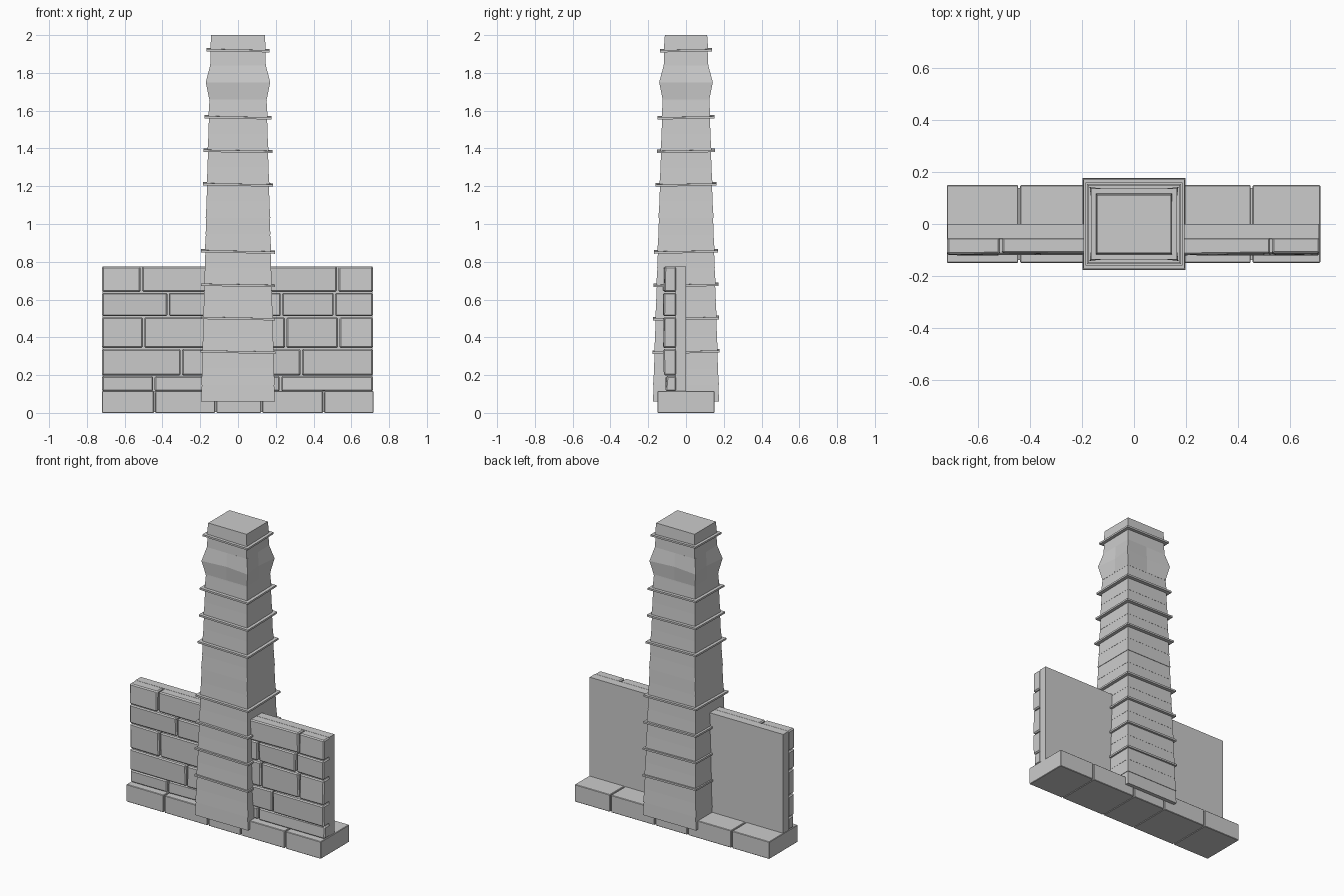
import bpy, bmesh, math, random
from mathutils import Matrix

if "Cube" in bpy.data.objects:
    bpy.data.objects.remove(bpy.data.objects["Cube"])

random.seed(4)


def finish(bm, name, bevel=0):
    bmesh.ops.recalc_face_normals(bm, faces=bm.faces)
    me = bpy.data.meshes.new(name)
    bm.to_mesh(me)
    bm.free()
    ob = bpy.data.objects.new(name, me)
    bpy.context.collection.objects.link(ob)
    if bevel:
        m = ob.modifiers.new("bevel", 'BEVEL')
        m.width = bevel
        m.segments = 1
    return ob


def box(name, x0, x1, y0, y1, z0, z1, bevel=0, jitter=0):
    bm = bmesh.new()
    bmesh.ops.create_cube(bm, size=1)
    for v in bm.verts:
        v.co = ((x0 + x1) / 2 + v.co.x * (x1 - x0),
                (y0 + y1) / 2 + v.co.y * (y1 - y0),
                (z0 + z1) / 2 + v.co.z * (z1 - z0))
        if jitter and v.co.y < (y0 + y1) / 2:      # uneven front face
            v.co.y += random.uniform(0, jitter)
    return finish(bm, name, bevel)


def half(z):
    """Half width and half depth of the tapering column at height z."""
    t = (z - 0.06) / 1.94
    return 0.194 - 0.052 * t, 0.174 - 0.062 * t


def loft(name, rings):
    """Closed skin through rings of points."""
    bm = bmesh.new()
    loops = [[bm.verts.new(p) for p in r] for r in rings]
    n = len(loops[0])
    for a, b in zip(loops, loops[1:]):
        for i in range(n):
            bm.faces.new((a[i], a[(i + 1) % n], b[(i + 1) % n], b[i]))
    bm.faces.new(loops[0])
    bm.faces.new(loops[-1])
    return finish(bm, name)


def rect(z, grow=0):
    hx, hy = half(z)
    hx, hy = hx + grow, hy + grow
    return [(-hx, -hy, z), (hx, -hy, z), (hx, hy, z), (-hx, hy, z)]


# Base course of footing blocks
cuts = [-0.72, -0.442, -0.117, 0.125, 0.453, 0.717]
for i, (a, b) in enumerate(zip(cuts, cuts[1:])):
    box(f"footing_block_{i}", a + (0.004 if i else 0), b - (0.004 if i < 4 else 0),
        -0.15, 0.15, 0, 0.115, 0.003)
box("footing_core", -0.70, 0.70, -0.138, 0.138, 0.004, 0.108)

# Plain backing wall
box("wall_backing", -0.718, 0.712, -0.055, 0.0, 0.11, 0.775)

# Facing stones: z range and vertical joints of each course
courses = [
    (0.115, 0.195, [-0.445], [0.225]),
    (0.198, 0.338, [-0.30], [0.335]),
    (0.344, 0.506, [-0.50], [0.253, 0.533]),
    (0.512, 0.636, [-0.37], [0.23, 0.51]),
    (0.641, 0.775, [-0.512], [0.528]),
]
for c, (z0, z1, left, right) in enumerate(courses):
    for side, xs in (("left", [-0.72] + left + [-0.15]),
                     ("right", [0.15] + right + [0.715])):
        for i, (a, b) in enumerate(zip(xs, xs[1:])):
            front = -0.111 if c == 0 else -0.122
            box(f"stone_{side}_{c}_{i}", a + 0.004 * (i > 0), b - 0.004 * (b != 0.715),
                front, -0.05, z0, z1, 0.007, 0.01)

# Tapering column with slight clapboard steps
levels = [0.06] + [0.147 + 0.0886 * i for i in range(21)] + [2.0]
rings = []
for i, (a, b) in enumerate(zip(levels, levels[1:])):
    rings += [rect(a, 0.003 if i % 2 else 0.001), rect(b)]
loft("column", rings)

# Thin tilted plates round the column
for i, (z, grow) in enumerate([(0.325, 0.012), (0.502, 0.015), (0.678, 0.018), (0.855, 0.022),
                               (1.21, 0.023), (1.387, 0.023), (1.565, 0.024), (1.92, 0.022)]):
    def tilted(dz):
        return [(x, y, zz + dz - 0.018 * x + 0.018 * y) for x, y, zz in rect(z, grow)]
    loft(f"plate_{i}", [tilted(-0.006), tilted(0.006)])

# Flared broken band, pulled out at the corners
def band(z, corner, mid):
    out = rect(z, corner)
    hx, hy = half(z)
    m = [(0, -hy - mid, z), (hx + mid, 0, z), (0, hy + mid, z), (-hx - mid, 0, z)]
    return [p for pair in zip(out, m) for p in pair]


loft("flared_band", [band(1.66, 0.001, 0.001), band(1.75, 0.022, 0.004), band(1.84, 0.001, 0.001)])
